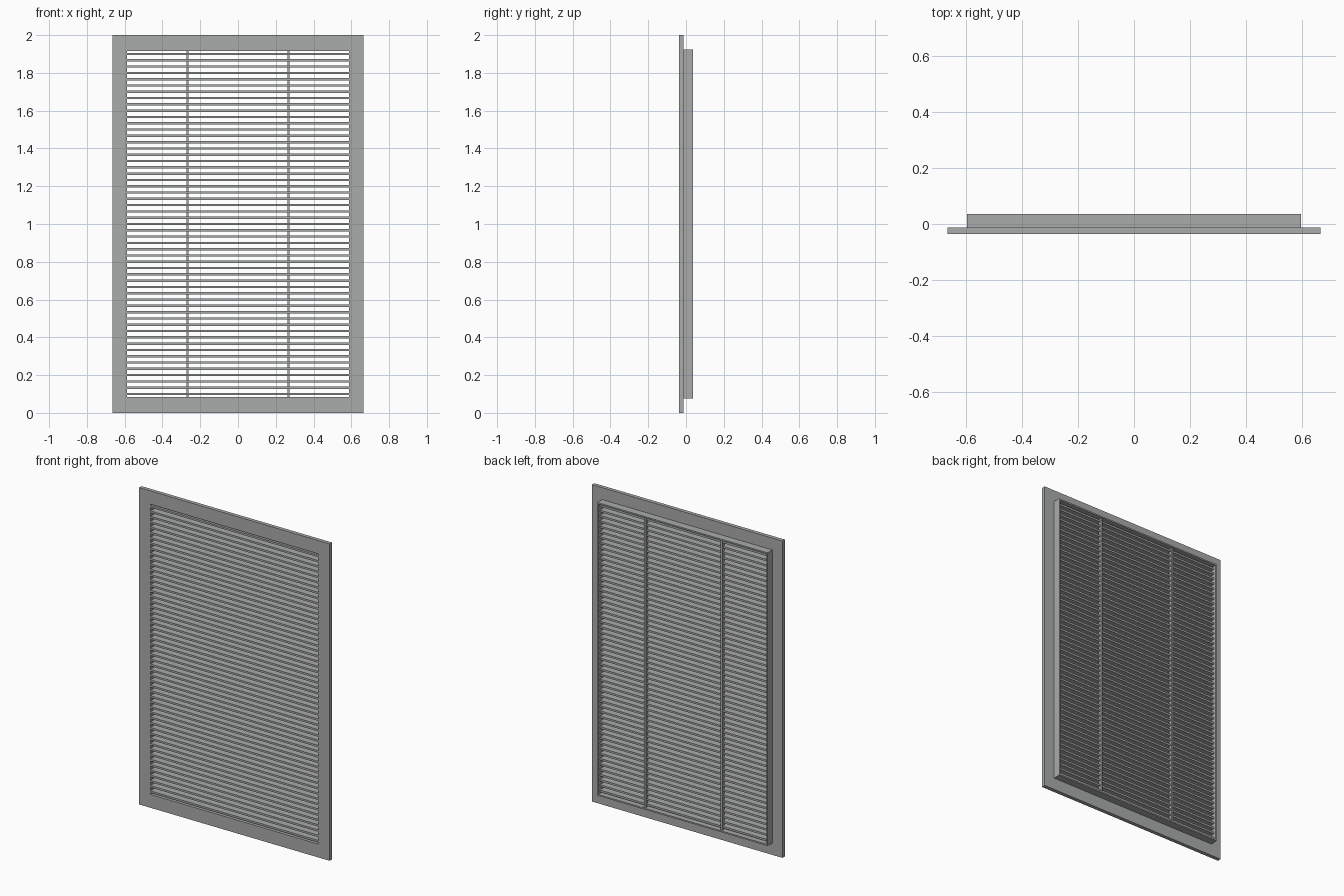
import bpy, bmesh

if "Cube" in bpy.data.objects:
    bpy.data.objects.remove(bpy.data.objects["Cube"])

metal = bpy.data.materials.new("grey_metal")
metal.diffuse_color = (0.40, 0.415, 0.405, 1)
metal.use_nodes = True
metal.node_tree.nodes["Principled BSDF"].inputs["Base Color"].default_value = metal.diffuse_color


def finish(name, bm):
    bmesh.ops.recalc_face_normals(bm, faces=bm.faces)
    me = bpy.data.meshes.new(name)
    bm.to_mesh(me)
    bm.free()
    me.materials.append(metal)
    ob = bpy.data.objects.new(name, me)
    bpy.context.collection.objects.link(ob)
    return ob


def box(name, x0, x1, y0, y1, z0, z1):
    bm = bmesh.new()
    bmesh.ops.create_cube(bm, size=1)
    for v in bm.verts:
        v.co.x = x1 if v.co.x > 0 else x0
        v.co.y = y1 if v.co.y > 0 else y0
        v.co.z = z1 if v.co.z > 0 else z0
    return finish(name, bm)


def ring(name, ox, oz, ix, iz, y0, y1, zc=1.0):
    """Rectangular frame, half sizes outside (ox, oz) and inside (ix, iz)."""
    bm = bmesh.new()
    corners = [(-1, -1), (1, -1), (1, 1), (-1, 1)]
    loops = [[bm.verts.new((sx * hx, y, zc + sz * hz)) for sx, sz in corners]
             for hx, hz, y in ((ox, oz, y0), (ix, iz, y0), (ix, iz, y1), (ox, oz, y1))]
    for k in range(4):
        a, b = loops[k], loops[(k + 1) % 4]
        for i in range(4):
            j = (i + 1) % 4
            bm.faces.new((a[i], a[j], b[j], b[i]))
    return finish(name, bm)


FRONT, STEP, BACK = -0.036, -0.012, 0.036
IN_X, IN_Z = 0.587, 0.916

# Front flange and the collar behind it
ring("front_flange", 0.665, 1.0, IN_X, IN_Z, FRONT, STEP)
ring("rear_collar", 0.595, 0.925, IN_X, IN_Z, STEP, BACK)

# Horizontal slats
slat = box("slats", -IN_X, IN_X, -0.034, 0.02, 0.094, 0.106)
arr = slat.modifiers.new("repeat", 'ARRAY')
arr.count = 55
arr.use_relative_offset = False
arr.use_constant_offset = True
arr.constant_offset_displace = (0, 0, 1.8 / 54)

# Two upright support bars at the back of the slats
for side, x in (("left", -0.267), ("right", 0.267)):
    box("support_bar_" + side, x - 0.006, x + 0.006, 0.005, 0.028, 1 - IN_Z, 1 + IN_Z)
